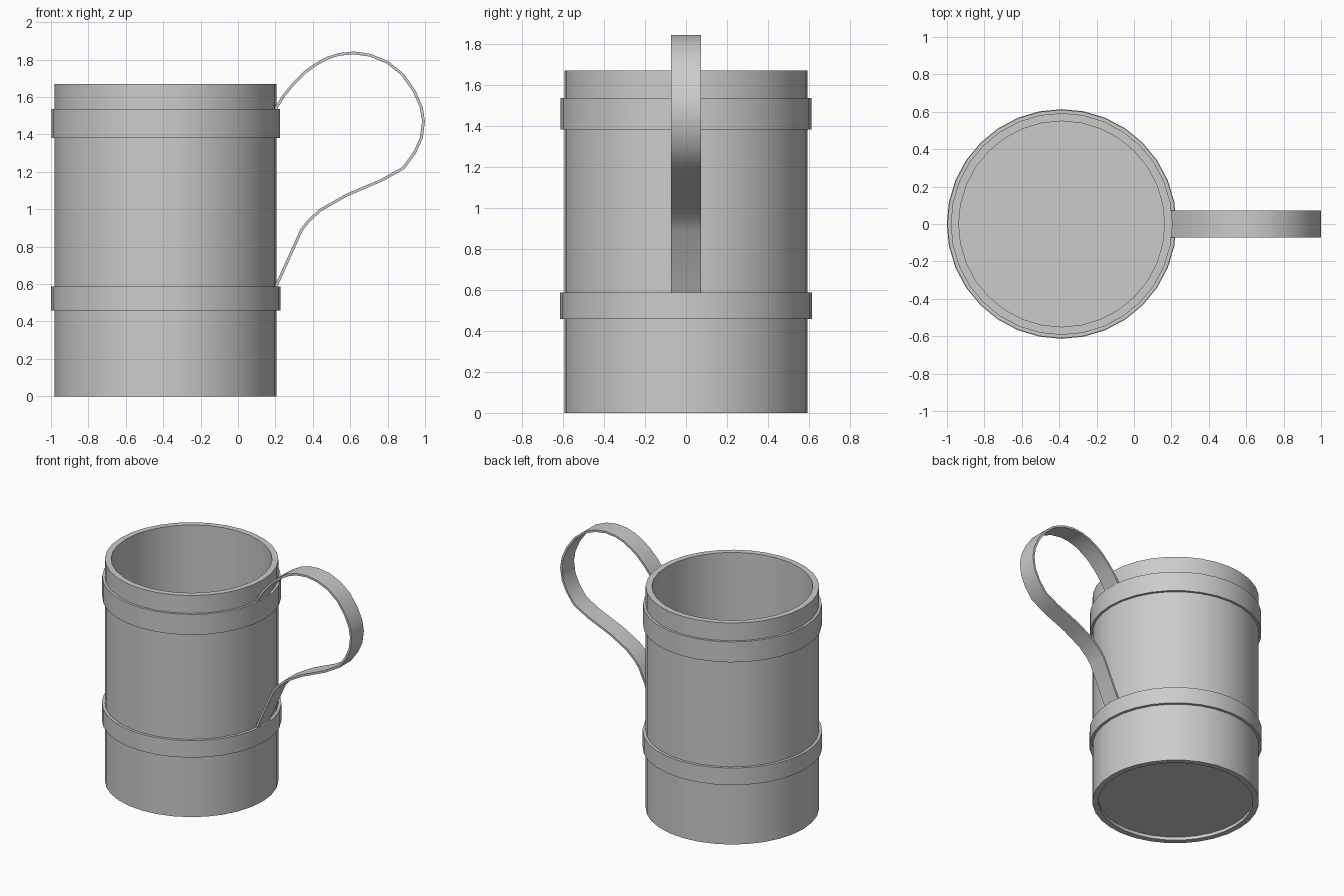
import bpy, bmesh, math

if "Cube" in bpy.data.objects:
    bpy.data.objects.remove(bpy.data.objects["Cube"])

AXIS_X = -0.387
SIDES = 32


def finish(name, bm):
    bmesh.ops.recalc_face_normals(bm, faces=bm.faces)
    mesh = bpy.data.meshes.new(name)
    bm.to_mesh(mesh)
    bm.free()
    obj = bpy.data.objects.new(name, mesh)
    bpy.context.collection.objects.link(obj)
    bpy.ops.object.select_all(action='DESELECT')
    obj.select_set(True)
    bpy.context.view_layer.objects.active = obj
    return obj


def lathe(name, profile, closed):
    """Revolve (radius, z) points round the cup axis; radius 0 makes a pole."""
    bm = bmesh.new()
    verts = [bm.verts.new((AXIS_X + r, 0, z)) for r, z in profile]
    edges = [bm.edges.new(p) for p in zip(verts, verts[1:])]
    if closed:
        edges.append(bm.edges.new((verts[-1], verts[0])))
    bmesh.ops.spin(bm, geom=verts + edges, cent=(AXIS_X, 0, 0), axis=(0, 0, 1),
                   angle=2 * math.pi, steps=SIDES, use_duplicate=False)
    bmesh.ops.remove_doubles(bm, verts=bm.verts, dist=1e-4)
    obj = finish(name, bm)
    bpy.ops.object.shade_smooth_by_angle(angle=math.radians(30))
    return obj


# Cup body with thick wall, inner floor and slightly recessed underside
lathe("cup_body", [(0, 0.025), (0.55, 0.025), (0.55, 0), (0.593, 0),
                   (0.593, 1.67), (0.55, 1.67), (0.55, 0.065), (0, 0.065)], False)

# Raised bands
for name, r, z0, z1 in (("lower_band", 0.614, 0.458, 0.586),
                        ("upper_band", 0.611, 1.382, 1.536)):
    lathe(name, [(0.58, z0), (r, z0), (r, z1), (0.58, z1)], True)

# Bent strap handle
path = [(0.20, 1.535), (0.243, 1.605), (0.296, 1.67), (0.355, 1.73), (0.41, 1.77),
        (0.473, 1.806), (0.54, 1.828), (0.62, 1.836), (0.708, 1.823), (0.80, 1.785),
        (0.88, 1.72), (0.943, 1.63), (0.98, 1.545), (0.992, 1.47), (0.98, 1.38),
        (0.943, 1.30), (0.884, 1.22), (0.77, 1.156), (0.58, 1.075), (0.44, 0.995),
        (0.38, 0.94), (0.34, 0.89), (0.20, 0.58)]
bm = bmesh.new()
rows = [[bm.verts.new((x, y, z)) for y in (-0.072, 0.072)] for x, z in path]
for a, b in zip(rows, rows[1:]):
    bm.faces.new((a[0], a[1], b[1], b[0]))
handle = finish("handle", bm)
solid = handle.modifiers.new("thickness", 'SOLIDIFY')
solid.thickness = 0.015
solid.offset = 0
solid.use_even_offset = True
bpy.ops.object.modifier_apply(modifier=solid.name)
bpy.ops.object.shade_smooth_by_angle(angle=math.radians(40))
